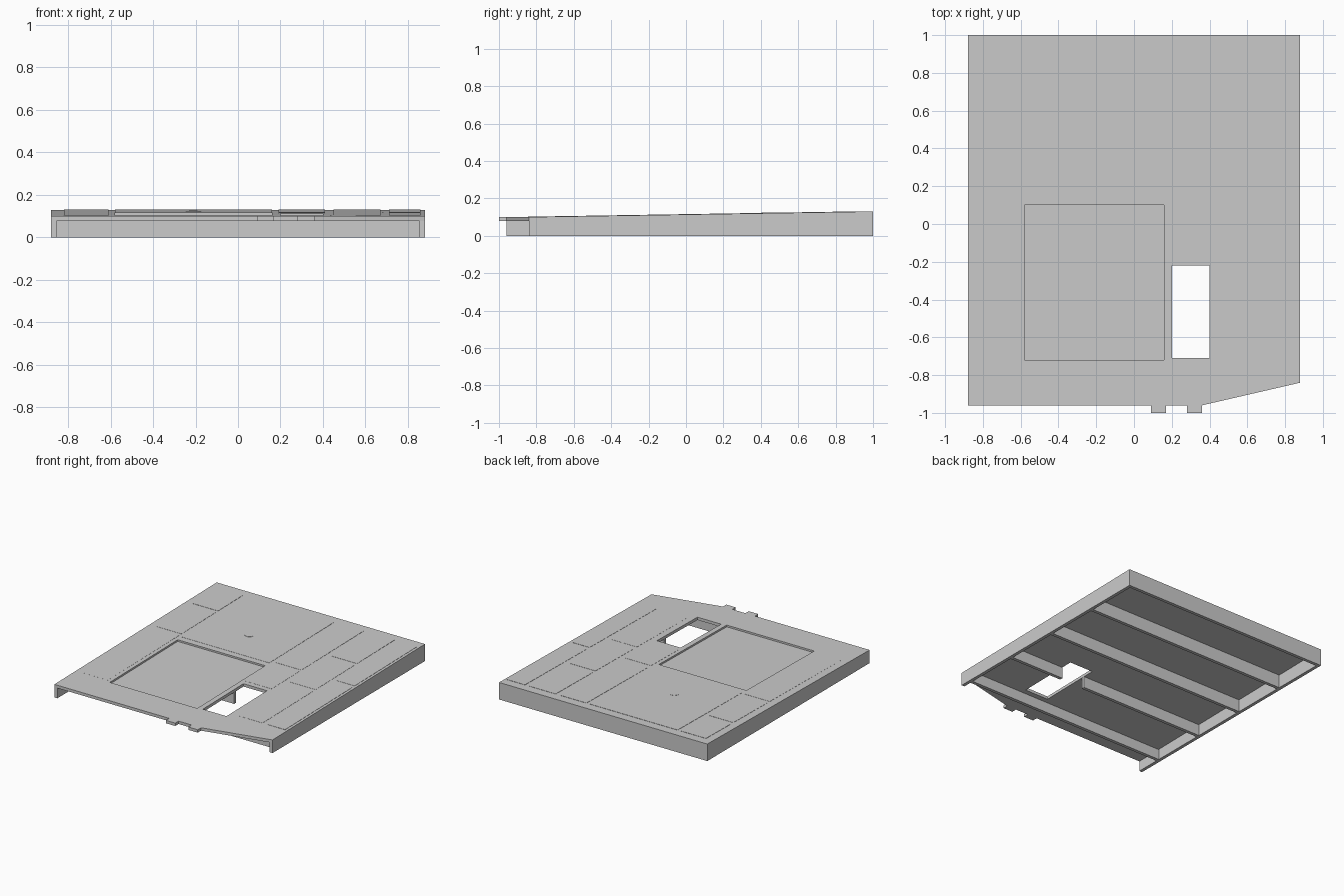
import bpy, bmesh, math

if "Cube" in bpy.data.objects:
    bpy.data.objects.remove(bpy.data.objects["Cube"])

FRONT, BACK, SIDE, WALL = -0.96, 1.0, 0.88, 0.025


def top(y):
    # gently sloping upper surface
    return 0.10 + 0.03 * max(0.0, y + 0.85) / 1.85


def under(y):
    return top(y) - 0.022


def ground(y):
    return 0.0


def prism(name, outline, low, high):
    """Extruded outline whose bottom and top follow functions of y."""
    bm = bmesh.new()
    a = [bm.verts.new((x, y, low(y))) for x, y in outline]
    b = [bm.verts.new((x, y, high(y))) for x, y in outline]
    bm.faces.new(a[::-1])
    bm.faces.new(b)
    n = len(a)
    for i in range(n):
        j = (i + 1) % n
        bm.faces.new((a[i], a[j], b[j], b[i]))
    bmesh.ops.recalc_face_normals(bm, faces=bm.faces)
    me = bpy.data.meshes.new(name)
    bm.to_mesh(me)
    bm.free()
    ob = bpy.data.objects.new(name, me)
    bpy.context.collection.objects.link(ob)
    return ob


def rect(x0, x1, y0, y1):
    return [(x0, y0), (x1, y0), (x1, y1), (x0, y1)]


def cut(ob, cutter):
    m = ob.modifiers.new("cut", 'BOOLEAN')
    m.operation, m.solver, m.object = 'DIFFERENCE', 'EXACT', cutter
    cutter.hide_render = True
    cutter.display_type = 'WIRE'


# deck plate with angled front right corner and two front tabs
deck = prism("deck_plate", [
    (-SIDE, FRONT), (0.09, FRONT), (0.09, -1), (0.17, -1), (0.17, FRONT),
    (0.28, FRONT), (0.28, -1), (0.36, -1), (0.36, FRONT), (SIDE, -0.84),
    (SIDE, BACK), (-SIDE, BACK)], under, top)

# opening and shallow tray recess
hole = prism("opening_cutter", rect(0.20, 0.40, -0.71, -0.22),
             lambda y: -0.1, lambda y: 0.3)
tray = prism("tray_cutter", rect(-0.58, 0.16, -0.72, 0.10),
             lambda y: top(y) - 0.012, lambda y: 0.3)
cut(deck, hole)
cut(deck, tray)

# outer walls, open at the front
prism("left_wall", rect(-SIDE, -SIDE + WALL, FRONT, BACK), ground, under)
prism("right_wall", rect(SIDE - WALL, SIDE, -0.84, BACK), ground, under)
prism("back_wall", rect(-SIDE + WALL, SIDE - WALL, BACK - WALL, BACK), ground, under)

# cross ribs under the deck
for i in range(4):
    y = 0.56 - 0.44 * i
    rib = prism("cross_rib_%d" % (i + 1),
                rect(-SIDE + WALL, SIDE - WALL, y - 0.0125, y + 0.0125), ground, under)
    if i == 2:
        cut(rib, hole)

# thin raised surface panels, in columns
columns = [
    (-0.82, -0.61, [(-0.70, 0.16), (0.19, 0.60), (0.63, 0.93)]),
    (-0.58, 0.16, [(0.15, 0.93)]),
    (0.19, 0.41, [(-0.18, 0.15), (0.18, 0.93)]),
    (0.45, 0.67, [(-0.66, -0.05), (-0.02, 0.45), (0.48, 0.93)]),
    (0.71, 0.86, [(-0.66, 0.15), (0.18, 0.93)]),
]
for x0, x1, spans in columns:
    for y0, y1 in spans:
        prism("surface_panel", rect(x0, x1, y0, y1),
              lambda y: top(y) - 0.001, lambda y: top(y) + 0.002)

# small round cap
ring = [(-0.21 + 0.035 * math.cos(t * math.pi / 8), 0.44 + 0.035 * math.sin(t * math.pi / 8))
        for t in range(16)]
prism("round_cap", ring, top, lambda y: top(y) + 0.004)
